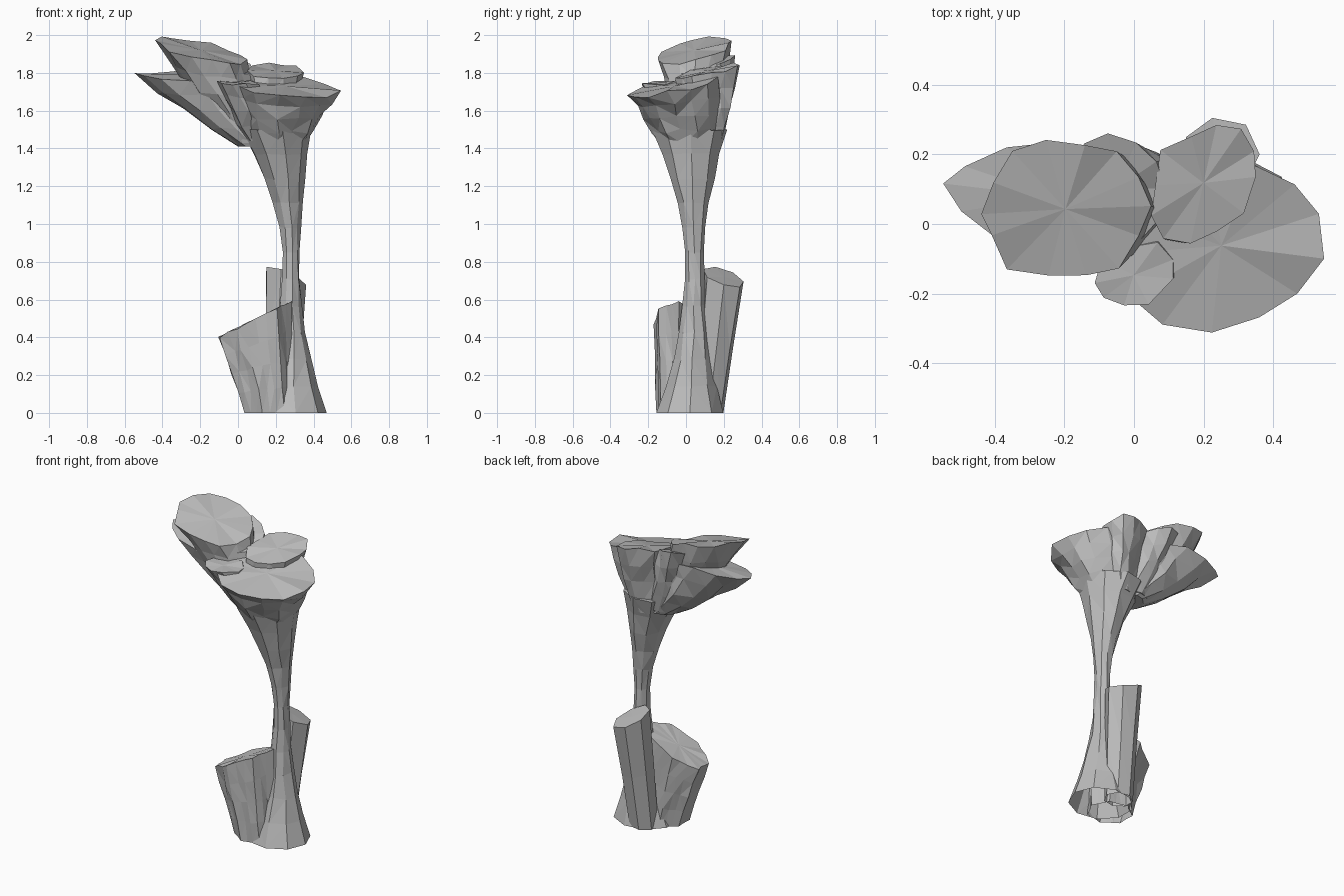
import bpy
import bmesh
import math
import random
from mathutils import Matrix, Vector

random.seed(4)
if "Cube" in bpy.data.objects:
    bpy.data.objects.remove(bpy.data.objects["Cube"], do_unlink=True)

stone = bpy.data.materials.new("grey stone")
stone.use_nodes = True
stone.diffuse_color = (0.5, 0.5, 0.5, 1)
stone.node_tree.nodes["Principled BSDF"].inputs["Base Color"].default_value = stone.diffuse_color


def skin(name, rings):
    """Join equal rings into one faceted rock, hollow where it meets the ground."""
    bm = bmesh.new()
    loops = [[bm.verts.new(point) for point in ring] for ring in rings]
    count = len(loops[0])
    for upper, lower in zip(loops, loops[1:]):
        for i in range(count):
            j = (i + 1) % count
            bm.faces.new((upper[i], upper[j], lower[j], lower[i]))
    for loop in (loops[0], loops[-1]):
        middle = sum((v.co for v in loop), Vector()) / count
        if middle.z > 0:
            hub = bm.verts.new(middle)
            for i in range(count):
                bm.faces.new((loop[i], loop[(i + 1) % count], hub))
    bmesh.ops.triangulate(bm, faces=bm.faces[:])
    bmesh.ops.recalc_face_normals(bm, faces=bm.faces[:])
    mesh = bpy.data.meshes.new(name)
    bm.to_mesh(mesh)
    bm.free()
    mesh.materials.append(stone)
    rock = bpy.data.objects.new(name, mesh)
    bpy.context.collection.objects.link(rock)


def flare(name, wide, wide_radii, narrow, narrow_radii, slope=(0, 0), curve=1.0,
          turn=0.0, ribs=0, rib_depth=0.0, pinch=0.0, sides=12, steps=4, rough=0.012):
    """Loft a ribbed ellipse from its wide, sloping end to its narrow end."""
    wide, narrow = Vector(wide), Vector(narrow)
    wide_radii, narrow_radii = Vector(wide_radii), Vector(narrow_radii)
    rotate = Matrix.Rotation(turn, 3, "Z")
    rings = []
    for step in range(steps + 1):
        along = step / steps
        spread = (1 - along) ** curve
        centre = narrow.lerp(wide, spread)
        centre.z = wide.z + (narrow.z - wide.z) * along
        radii = narrow_radii.lerp(wide_radii, spread)
        jitter = rough if centre.z > 0 and step < steps else 0
        ring = []
        for i in range(sides):
            angle = math.tau * i / sides
            rib = 1 - rib_depth * (1 - math.cos(ribs * angle)) / 2
            across = math.sin(angle) * abs(math.sin(angle)) ** pinch
            offset = rotate @ Vector((radii.x * math.cos(angle), radii.y * across, 0)) * rib
            offset.z = (offset.x * slope[0] + offset.y * slope[1]) * (1 - along)
            noise = Vector([random.uniform(-jitter, jitter) for axis in offset])
            ring.append(centre + offset + noise)
        rings.append(ring)
    skin(name, rings)


# Slender stem: a spreading foot and a widening neck that share one waist
waist, waist_radii = (0.28, 0.045, 0.85), (0.045, 0.05)
flare("stem_foot", (0.27, 0.02, 0), (0.2, 0.18), waist, waist_radii,
      curve=2.2, sides=9, steps=6, rough=0.005)
flare("stem_neck", (0.2, 0.02, 1.5), (0.19, 0.2), waist, waist_radii,
      curve=1.6, sides=9, steps=5, rough=0.005)

# Front of the crown: broad lobe with a small spur beside it
flare("front_crown_lobe", (0.25, -0.06, 1.73), (0.3, 0.24), (0.21, 0.02, 1.42), (0.14, 0.15),
      slope=(-0.1, 0.2), turn=0.3, sides=13)
flare("front_crown_spur", (0, -0.15, 1.75), (0.12, 0.09), (0.14, 0, 1.44), (0.1, 0.1),
      slope=(-0.1, 0.1), turn=0.4, sides=9)

# Back and middle of the crown
flare("back_crown_lobe", (0.2, 0.12, 1.81), (0.2, 0.14), (0.18, 0.08, 1.4), (0.12, 0.09),
      slope=(-0.15, 0.25), turn=0.95, ribs=4, rib_depth=0.1)
flare("middle_crown_lobe", (-0.05, 0.1, 1.84), (0.15, 0.16), (0.1, 0.06, 1.43), (0.12, 0.11),
      slope=(-0.2, 0.3), curve=0.85, sides=11)

# Raised side lobe over a low pointed one
flare("upper_side_lobe", (-0.2, 0.04, 1.92), (0.25, 0.21), (0.04, 0.07, 1.48), (0.12, 0.1),
      slope=(-0.22, 0.25), ribs=6, rib_depth=0.08, sides=14)
flare("lower_side_lobe", (-0.23, 0.08, 1.79), (0.31, 0.16), (0.1, 0.06, 1.41), (0.1, 0.1),
      slope=(0, 0.15), turn=-0.1, curve=0.85, pinch=0.4)

# Ribbed stump with a sloping top, and a leaning pillar behind it
flare("ribbed_stump", (0.08, -0.04, 0.49), (0.2, 0.14), (0.16, -0.03, 0), (0.14, 0.13),
      slope=(0.5, 0), ribs=7, rib_depth=0.15, sides=21, rough=0.006)
flare("back_pillar", (0.25, 0.2, 0.72), (0.11, 0.11), (0.22, 0.12, 0), (0.09, 0.08),
      slope=(-0.4, -0.3), sides=7, steps=2, rough=0.003)
